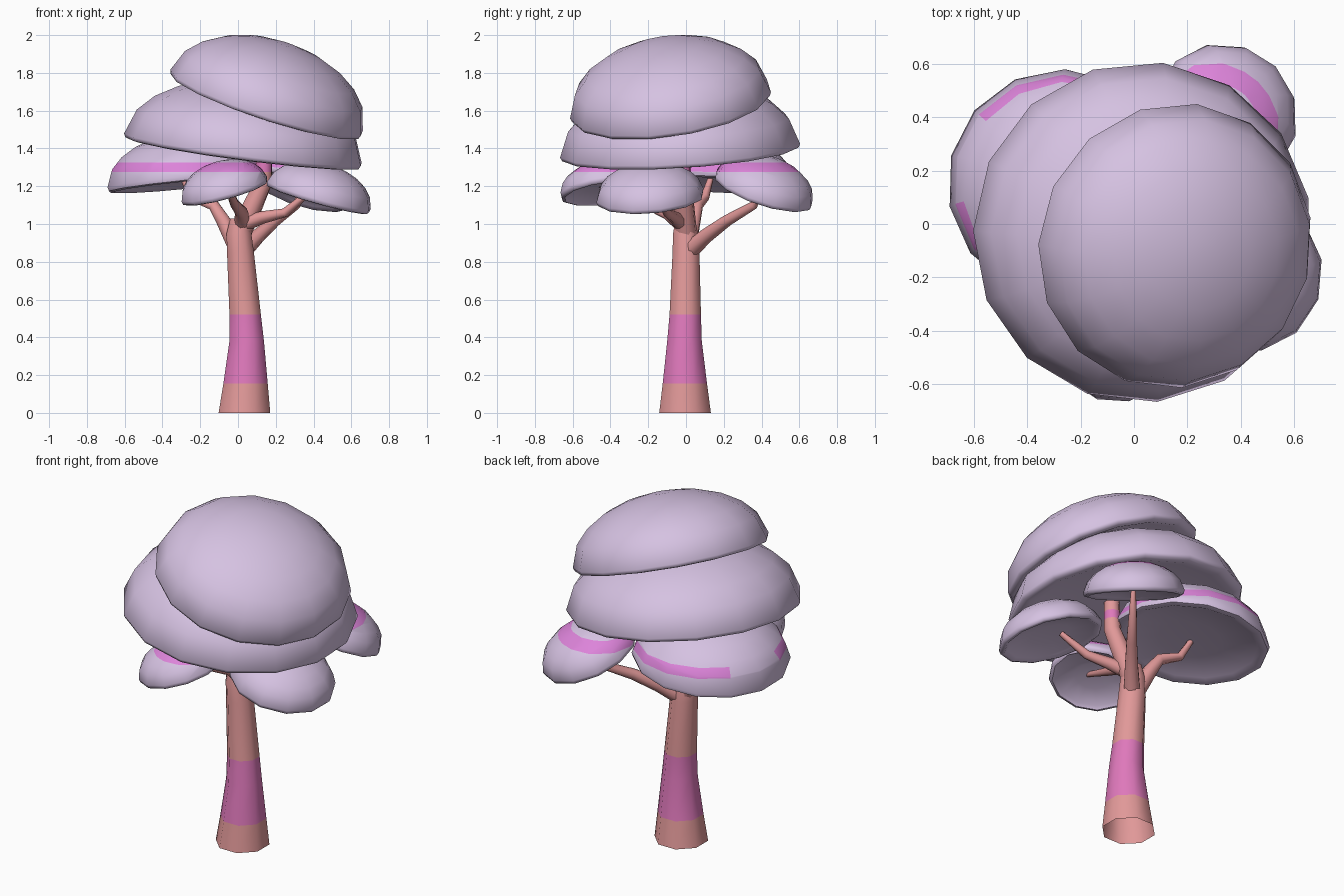
import bpy, bmesh, math
from mathutils import Vector

if "Cube" in bpy.data.objects:
    bpy.data.objects.remove(bpy.data.objects["Cube"])


def material(name, rgb):
    m = bpy.data.materials.new(name)
    m.diffuse_color = (*rgb, 1)
    m.use_nodes = True
    m.node_tree.nodes["Principled BSDF"].inputs["Base Color"].default_value = m.diffuse_color
    return m


BARK = material("bark", (0.76, 0.32, 0.32))
BARK_PINK = material("bark_pink", (0.74, 0.19, 0.50))
LEAF = material("leaf_lilac", (0.67, 0.54, 0.76))
LEAF_PINK = material("leaf_pink", (0.72, 0.23, 0.70))


def finish(bm, name, mats, angle):
    bmesh.ops.recalc_face_normals(bm, faces=bm.faces)
    me = bpy.data.meshes.new(name)
    for m in mats:
        me.materials.append(m)
    bm.to_mesh(me)
    bm.free()
    ob = bpy.data.objects.new(name, me)
    bpy.context.collection.objects.link(ob)
    bpy.ops.object.select_all(action='DESELECT')
    ob.select_set(True)
    bpy.context.view_layer.objects.active = ob
    bpy.ops.object.shade_smooth_by_angle(angle=math.radians(angle))
    return ob


def loft(bm, rings, cap_start=True):
    """Bridge rings of equal count and cap the ends."""
    for a, b in zip(rings, rings[1:]):
        n = len(a)
        for i in range(n):
            j = (i + 1) % n
            bm.faces.new((a[i], a[j], b[j], b[i]))
    if cap_start:
        bm.faces.new(rings[0])
    bm.faces.new(rings[-1])


def ring(bm, c, u, v, r, n, phase=0.0):
    return [bm.verts.new(c + r * (math.cos(t) * u + math.sin(t) * v))
            for t in (math.tau * i / n + phase for i in range(n))]


def cut(bm, z):
    bmesh.ops.bisect_plane(bm, geom=bm.verts[:] + bm.edges[:] + bm.faces[:],
                           plane_co=(0, 0, z), plane_no=(0, 0, 1))


# Trunk: flared stack of octagons, open below, with a painted band
bm = bmesh.new()
X, Y = Vector((1, 0, 0)), Vector((0, 1, 0))
trunk = [(0, .034, -.005, .148), (.155, .04, -.006, .127), (.38, .046, -.008, .099),
         (.52, .038, -.004, .09), (.85, .013, 0, .077), (.95, .005, -.003, .071),
         (1.03, .01, -.003, .055)]
loft(bm, [ring(bm, Vector((x, y, z)), X, Y, r, 8, math.pi / 8) for z, x, y, r in trunk], False)
for f in bm.faces:
    f.material_index = int(.155 < f.calc_center_median().z < .52)
finish(bm, "trunk", [BARK, BARK_PINK], 50)


# Branches: tapered tubes along bent paths
def branch(name, pts, r0, r1):
    bm = bmesh.new()
    pts = [Vector(p) for p in pts]
    rings = []
    last = len(pts) - 1
    for i, p in enumerate(pts):
        d = (pts[min(i + 1, last)] - pts[max(i - 1, 0)]).normalized()
        u = d.cross(Vector((.3, -.9, .1))).normalized()
        if abs(d.y) > .8:
            u = d.cross(Vector((0, 0, 1))).normalized()
        if rings and u.dot(prev) < 0:
            u = -u
        prev = u
        rings.append(ring(bm, p, u, d.cross(u), r0 + (r1 - r0) * i / last, 8))
    loft(bm, rings)
    # the painted band also crosses the tall branch
    if pts[-1].z > 1.35:
        cut(bm, 1.275)
        cut(bm, 1.325)
        for f in bm.faces:
            f.material_index = int(1.275 < f.calc_center_median().z < 1.325)
    finish(bm, name, [BARK, BARK_PINK], 50)


branch("main_branch", [(.012, 0, .95), (.08, -.01, 1.1), (.135, -.02, 1.22), (.14, -.02, 1.42)], .06, .042)
branch("back_right_branch", [(.04, .03, .87), (.11, .11, .94), (.2, .22, 1.02), (.31, .36, 1.1), (.34, .4, 1.2)], .047, .014)
branch("right_branch", [(.03, -.02, 1.0), (.13, -.06, 1.035), (.25, -.1, 1.06), (.38, -.16, 1.17)], .042, .016)
branch("front_branch", [(.02, -.01, .99), (.02, -.1, 1.06), (-.02, -.22, 1.11), (-.06, -.46, 1.21)], .045, .015)
branch("left_branch", [(-.01, .01, .88), (-.08, .04, 1.02), (-.13, .06, 1.1), (-.24, .1, 1.14), (-.29, .13, 1.24)], .047, .016)


# Foliage: tilted domes with a crisp rim and shallow hollow underside
def dome(name, centre, normal, radius, height, sides=14, band=False, gap=None):
    bm = bmesh.new()
    c, n = Vector(centre), Vector(normal).normalized()
    u = Y.cross(n).normalized()
    v = n.cross(u)
    prof = [(math.cos(t), height * math.sin(t))
            for t in (math.radians(a) for a in (83, 68, 53, 38, 23))]
    prof += [(1, .012), (.985, -.008), (.92, -.014), (.85, 0), (.4, .02)]
    loft(bm, [ring(bm, c + n * h, u, v, r * radius, sides, .2) for r, h in prof])
    if band:
        cut(bm, 1.275)
        cut(bm, 1.325)
        bm.normal_update()
        for f in bm.faces:
            m = f.calc_center_median()
            d = m - c
            ang = math.degrees(math.atan2(d.y, d.x)) % 360
            in_gap = gap and gap[0] < ang < gap[1]
            if 1.275 < m.z < 1.325 and d.dot(n) > .021 and not in_gap:
                f.material_index = 1
    finish(bm, name, [LEAF, LEAF_PINK], 60)


dome("top_foliage", (.15, -.08, 1.635), (.33, -.15, 1), .54, .34, 15)
dome("middle_foliage", (.03, -.03, 1.385), (.13, -.06, 1), .64, .375, 15)
dome("left_foliage", (-.27, .15, 1.22), (-.1, .05, 1), .43, .265, 14, True, (130, 178))
dome("back_right_foliage", (.345, .41, 1.18), (.3, .33, 1), .275, .175, 12, True)
dome("right_foliage", (.425, -.19, 1.14), (.28, -.08, 1), .29, .185, 12)
dome("front_foliage", (-.07, -.43, 1.175), (-.27, -.15, 1), .24, .16, 12, True)
